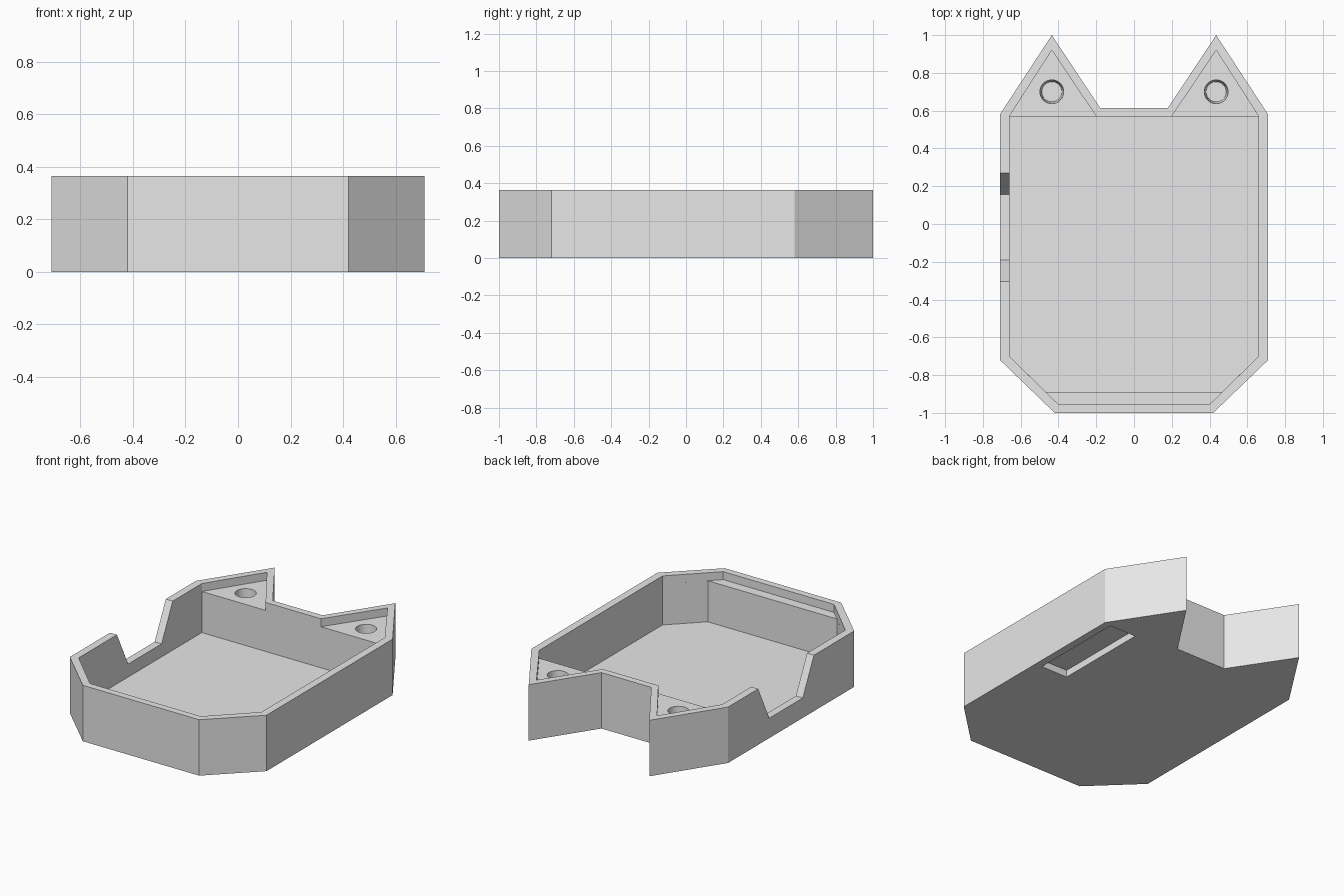
import bpy, bmesh, math
from mathutils import Matrix

cube = bpy.data.objects.get("Cube")
if cube:
    bpy.data.objects.remove(cube, do_unlink=True)

HEIGHT, FLOOR, SHELF, SILL = 0.365, 0.045, 0.313, 0.13
ABOVE = 0.5

grey = bpy.data.materials.new("plain grey")
grey.use_nodes = True
grey.diffuse_color = (0.8, 0.8, 0.8, 1)
grey.node_tree.nodes["Principled BSDF"].inputs["Base Color"].default_value = (0.8, 0.8, 0.8, 1)


def finish(name, bm):
    bmesh.ops.recalc_face_normals(bm, faces=bm.faces)
    mesh = bpy.data.meshes.new(name)
    bm.to_mesh(mesh)
    bm.free()
    mesh.materials.append(grey)
    obj = bpy.data.objects.new(name, mesh)
    bpy.context.collection.objects.link(obj)
    return obj


def prism(name, points, low, high, axis="z"):
    """Extrude a flat outline from low to high along z, or a (y, z) outline along x."""
    bm = bmesh.new()
    place = (lambda a, b: (a, b, low)) if axis == "z" else (lambda a, b: (low, a, b))
    face = bm.faces.new([bm.verts.new(place(a, b)) for a, b in points])
    top = bmesh.ops.extrude_face_region(bm, geom=[face])["geom"]
    move = (0, 0, high - low) if axis == "z" else (high - low, 0, 0)
    bmesh.ops.translate(bm, vec=move, verts=[g for g in top if isinstance(g, bmesh.types.BMVert)])
    return finish(name, bm)


def mirrored(half):
    """Complete a right-hand half outline across x = 0."""
    return half + [(-x, y) for x, y in reversed(half)]


def cut(target, cutter):
    cutter.hide_render = True
    mod = target.modifiers.new("cut", "BOOLEAN")
    mod.operation, mod.solver, mod.object = "DIFFERENCE", "EXACT", cutter
    bpy.context.view_layer.objects.active = target
    bpy.ops.object.modifier_apply(modifier=mod.name)
    bpy.data.objects.remove(cutter, do_unlink=True)


# Solid body with two pointed ears
case = prism("case_shell", mirrored([(0.42, -1), (0.71, -0.72), (0.71, 0.58),
                                     (0.435, 1), (0.18, 0.615)]), 0, HEIGHT)

# Shallow upper recess, reaching into the ears and over the front ledge
cut(case, prism("upper_recess", mirrored([(0.40, -0.955), (0.66, -0.70), (0.66, 0.57),
                                          (0.435, 0.92), (0.20, 0.57)]), SHELF, ABOVE))

# Deep main cavity, leaving the ledge and ear shelves
cut(case, prism("main_cavity", mirrored([(0.466, -0.89), (0.66, -0.70), (0.66, 0.57)]),
                FLOOR, SHELF))

# Rectangular opening through the floor
cut(case, prism("floor_opening", [(0.47, -0.06), (0.66, -0.06), (0.66, 0.57), (0.47, 0.57)],
                -0.1, FLOOR))

# Sloped notch in the side wall; its flanks continue past the rim
run = 0.115 * (ABOVE - SILL) / (HEIGHT - SILL)
cut(case, prism("side_notch", [(-0.19, SILL), (0.155, SILL), (0.155 + run, ABOVE),
                               (-0.19 - run, ABOVE)], -0.8, -0.6, "x"))

# Tapered blind screw holes in the ear shelves
depth = 0.2
for side in (-1, 1):
    bm = bmesh.new()
    bmesh.ops.create_cone(bm, cap_ends=True, segments=40, radius1=0.053, radius2=0.063,
                          depth=depth,
                          matrix=Matrix.Translation((side * 0.435, 0.70, SHELF - depth / 2)))
    cut(case, finish("screw_hole", bm))

bpy.ops.object.select_all(action="DESELECT")
case.select_set(True)
bpy.context.view_layer.objects.active = case
bpy.ops.object.shade_smooth_by_angle(angle=math.radians(30))
